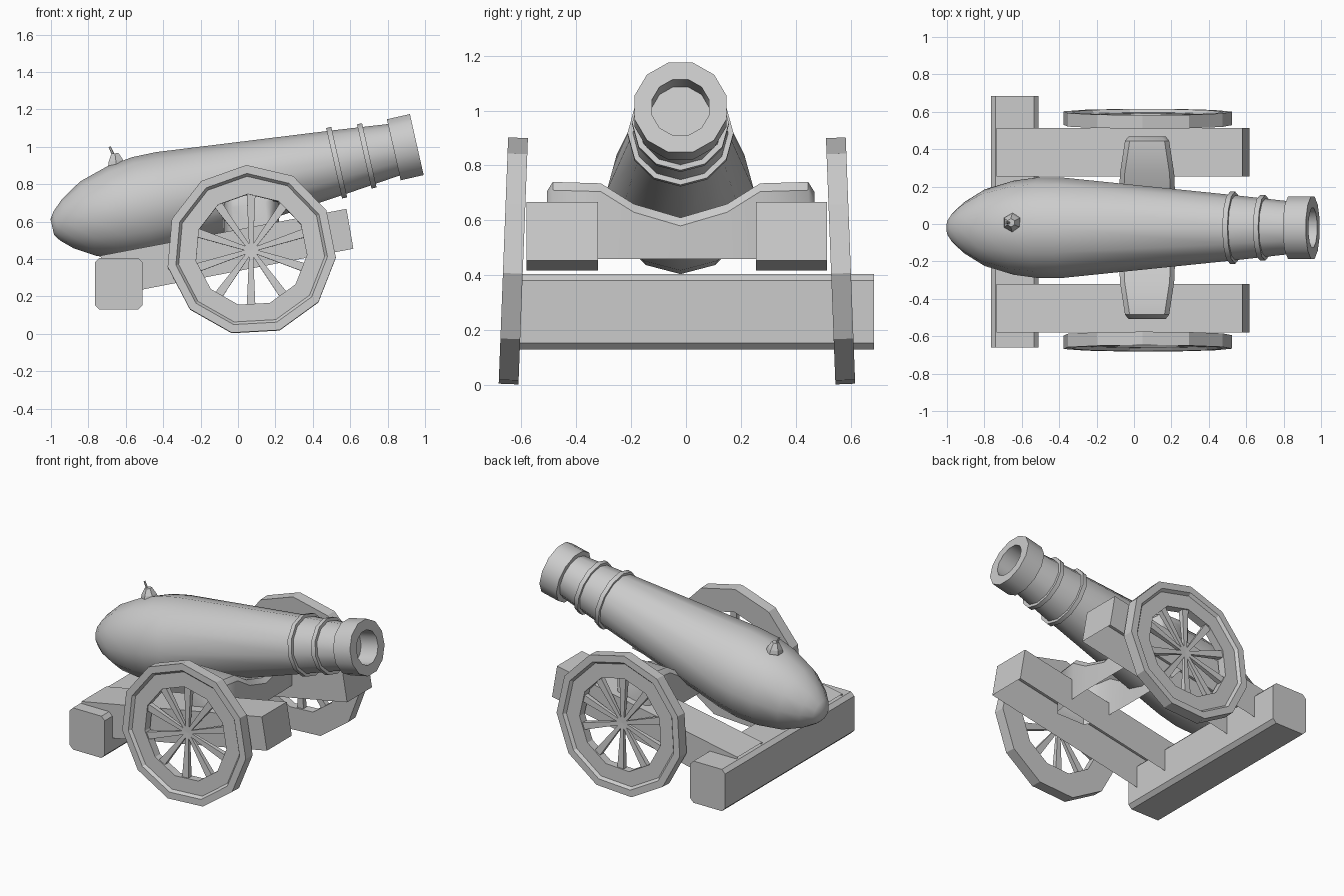
import bpy, bmesh
from math import sin, cos, pi, radians, atan2
from mathutils import Matrix, Vector

if "Cube" in bpy.data.objects:
    bpy.data.objects.remove(bpy.data.objects["Cube"])

YB = -0.02    # barrel centre line
YC = -0.033   # carriage centre line


def finish(name, bm, smooth=None):
    bmesh.ops.remove_doubles(bm, verts=bm.verts, dist=0.0005)
    bmesh.ops.recalc_face_normals(bm, faces=bm.faces)
    me = bpy.data.meshes.new(name)
    bm.to_mesh(me)
    bm.free()
    ob = bpy.data.objects.new(name, me)
    bpy.context.collection.objects.link(ob)
    if smooth:
        bpy.ops.object.select_all(action='DESELECT')
        ob.select_set(True)
        bpy.context.view_layer.objects.active = ob
        bpy.ops.object.shade_smooth_by_angle(angle=radians(smooth))
    return ob


def loft(bm, rings, loop=False):
    """Skin a list of vertex rings; loop joins last ring to first."""
    vs = [[bm.verts.new(p) for p in r] for r in rings]
    n = len(vs[0])
    for i in range(len(vs) if loop else len(vs) - 1):
        a, b = vs[i], vs[(i + 1) % len(vs)]
        for j in range(n):
            k = (j + 1) % n
            bm.faces.new((a[j], a[k], b[k], b[j]))
    return vs


def lathe(bm, profile, n, mat, phase=0.0, loop=False):
    """Revolve (distance, radius) pairs around the local x axis."""
    rings = [[mat @ Vector((s, r * cos(phase + 2 * pi * j / n), r * sin(phase + 2 * pi * j / n)))
              for j in range(n)] for s, r in profile]
    return loft(bm, rings, loop)


# Barrel: tilted body of revolution
tilt = atan2(0.442, 1.955)
AX = Matrix.Translation((-0.993, YB, 0.571)) @ Matrix.Rotation(-tilt, 4, 'Y')
bm = bmesh.new()
lathe(bm, [(0, 0), (0, .043), (.025, .08), (.086, .136), (.2, .205), (.36, .252), (.5, .27),
           (.63, .268), (1.57, .174), (1.9, .138)], 12, AX)
finish("barrel", bm, 38)

# Two bands near the muzzle
for i, (s, r) in enumerate([(1.545, .193), (1.71, .176)]):
    bm = bmesh.new()
    lathe(bm, [(s, r - .05), (s, r), (s + .028, r), (s + .028, r - .05)], 12, AX, loop=True)
    finish(f"barrel_band_{i + 1}", bm, 38)

# Muzzle with recessed bore
bm = bmesh.new()
lathe(bm, [(1.872, 0), (1.872, .173), (1.998, .173), (1.998, .108), (1.86, .108), (1.86, 0)],
      12, AX, phase=pi / 12)
finish("muzzle", bm, 38)

# Fuse holder and fuse
bm = bmesh.new()
up = Matrix.Translation((-0.65, 0.007, 0.90)) @ Matrix.Rotation(-tilt - pi / 2 + .1, 4, 'Y')
lathe(bm, [(0, .052), (.025, .045), (.065, .022), (.065, 0)], 6, up)
finish("fuse_holder", bm)
bm = bmesh.new()
lathe(bm, [(0, 0), (0, .008), (.055, .006), (.055, 0)], 5,
      Matrix.Translation((-0.664, 0.007, 0.95)) @ Matrix.Rotation(-pi / 2 - .42, 4, 'Y'))
finish("fuse", bm)

# Saddle that carries the barrel, open underneath
bm = bmesh.new()
half = [(.487, .10, .705), (.465, .118, .74), (.29, .145, .735), (.17, .15, .66)]
secs = [(-y, h, t) for y, h, t in half] + [(0, .15, .61)] + half[::-1]
cx = 0.07
rows = []
for y, h, t in secs:
    pts = [(-h, .46), (-h, t - .03), (-h + .025, t), (h - .025, t), (h, t - .03), (h, .46)]
    rows.append([bm.verts.new((cx + x, YB + y, z)) for x, z in pts])
for a, b in zip(rows, rows[1:]):
    for j in range(5):
        bm.faces.new((a[j], a[j + 1], b[j + 1], b[j]))
bm.faces.new(rows[0])
bm.faces.new(rows[-1])
finish("saddle", bm, 38)

# Rear cross beam with chamfered long edges
bm = bmesh.new()
x0, x1, z0, z1, c = -.765, -.51, .13, .405, .024
sec = [(x0 + c, z0), (x1 - c, z0), (x1, z0 + c), (x1, z1 - c),
       (x1 - c, z1), (x0 + c, z1), (x0, z1 - c), (x0, z0 + c)]
ends = loft(bm, [[(x, y, z) for x, z in sec] for y in (-.66, .685)])
for e in ends:
    bm.faces.new(e)
finish("rear_beam", bm)

for side, label in ((1, "back"), (-1, "front")):
    # Sloping side rail, hollow from below
    bm = bmesh.new()
    quad = [(.58, .668), (.617, .455), (-.70, .20), (-.735, .418)]
    a, b = [[bm.verts.new((x, YC + side * y, z)) for x, z in quad] for y in (.288, .547)]
    for f in (a, b, (a[0], a[1], b[1], b[0]), (a[0], b[0], b[3], a[3])):
        bm.faces.new(f)
    finish("side_rail_" + label, bm)

    # Wheel rim, leaning slightly inward at the top
    hub = (Matrix.Translation((.07, YC + side * .596, .447))
           @ Matrix.Rotation(side * radians(2.2), 4, 'X'))
    spin = hub @ Matrix.Rotation(side * pi / 2, 4, 'Z')   # local x points outward
    bm = bmesh.new()
    n = 11
    prof = [(-.036, .30), (-.036, .455), (.036, .455), (.036, .41), (.018, .395), (.018, .30)]
    rings = [[hub @ Vector((r * cos(radians(-5) + 2 * pi * j / n), side * d,
                            r * sin(radians(-5) + 2 * pi * j / n))) for j in range(n)]
             for d, r in prof]
    loft(bm, rings, loop=True)
    finish("wheel_rim_" + label, bm)

    # Ten tapered spokes
    bm = bmesh.new()
    for k in range(10):
        m = (hub @ Matrix.Translation((0, -side * .008, 0))
             @ Matrix.Rotation(2 * pi * k / 10 + pi / 2, 4, 'Y'))
        lathe(bm, [(0, 0), (0, .014), (.32, .034), (.32, 0)], 4, m @ Matrix.Diagonal((1, .75, 1, 1)),
              phase=pi / 4)
    finish("wheel_spokes_" + label, bm)
